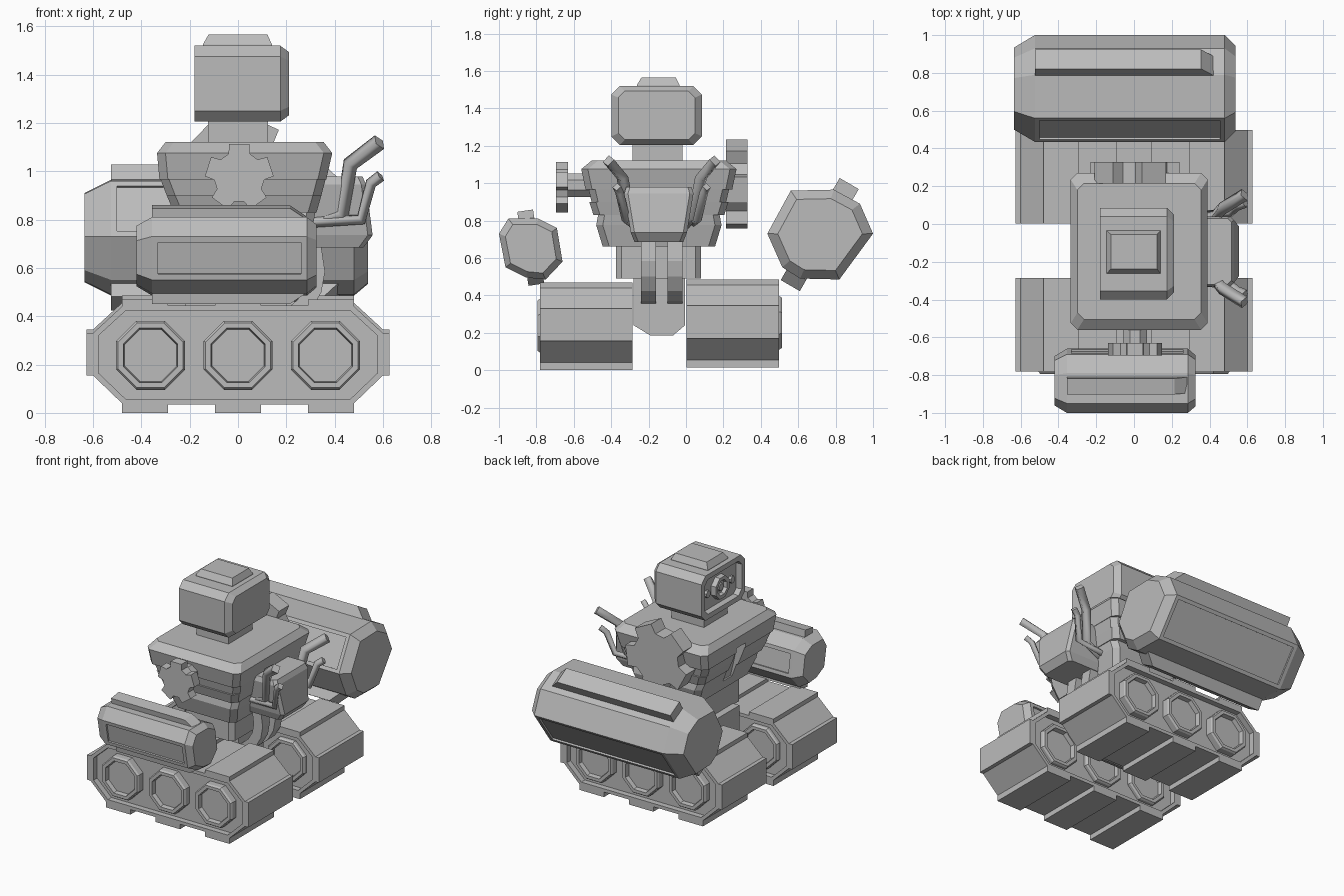
import bpy, bmesh, math
from mathutils import Vector

if "Cube" in bpy.data.objects:
    bpy.data.objects.remove(bpy.data.objects["Cube"])

GREY = (0.5, 0.5, 0.5, 1)
mat = bpy.data.materials.new("plain_grey")
mat.use_nodes = True
mat.diffuse_color = GREY
mat.node_tree.nodes["Principled BSDF"].inputs["Base Color"].default_value = GREY
MID = -0.145  # centre line of the robot in y


def finish(name, bm):
    bmesh.ops.recalc_face_normals(bm, faces=bm.faces)
    me = bpy.data.meshes.new(name)
    bm.to_mesh(me)
    bm.free()
    me.materials.append(mat)
    ob = bpy.data.objects.new(name, me)
    bpy.context.collection.objects.link(ob)
    return ob


def loft(name, rings, insets=(), inset=0.03, depth=0.015):
    """Skin a stack of rings, cap both ends, optionally sink panels in faces."""
    bm = bmesh.new()
    vs = [[bm.verts.new(p) for p in r] for r in rings]
    n = len(rings[0])
    faces = {}
    for k in range(len(vs) - 1):
        for i in range(n):
            j = (i + 1) % n
            faces[k, i] = bm.faces.new((vs[k][i], vs[k][j], vs[k + 1][j], vs[k + 1][i]))
    faces["start"] = bm.faces.new(vs[0][::-1])
    faces["end"] = bm.faces.new(vs[-1])
    bmesh.ops.recalc_face_normals(bm, faces=bm.faces)
    if insets:
        bmesh.ops.inset_individual(bm, faces=[faces[k] for k in insets],
                                   thickness=inset, depth=0)
        for k in insets:
            f = faces[k]
            f.normal_update()
            move = f.normal * -depth
            r = bmesh.ops.extrude_discrete_faces(bm, faces=[f])
            bmesh.ops.translate(bm, verts=r["faces"][0].verts, vec=move)
    return finish(name, bm)


def along(axis, pts, t):
    """Place a 2D outline at distance t on an axis."""
    if axis == "x":
        return [(t, a, b) for a, b in pts]
    if axis == "y":
        return [(a, t, b) for a, b in pts]
    return [(a, b, t) for a, b in pts]


def prism(name, axis, pts, t0, t1, **kw):
    return loft(name, [along(axis, pts, t0), along(axis, pts, t1)], **kw)


def crect(a0, a1, b0, b1, c=0.0):
    """Rectangle, with cut corners when c is given."""
    if not c:
        return [(a0, b0), (a1, b0), (a1, b1), (a0, b1)]
    return [(a0 + c, b0), (a1 - c, b0), (a1, b0 + c), (a1, b1 - c),
            (a1 - c, b1), (a0 + c, b1), (a0, b1 - c), (a0, b0 + c)]


def ngon(ca, cb, r, n=8):
    return [(ca + r * math.cos((i + 0.5) * math.tau / n),
             cb + r * math.sin((i + 0.5) * math.tau / n)) for i in range(n)]


# Crawler tracks: belt body with sunk sides, tread pads and ring wheels
def track(side, yc, dz, outer):
    hw = 0.2475
    half = [(0.475, 0.035), (0.6, 0.155), (0.6, 0.33), (0.475, 0.445)]
    body = [(x, z + dz) for x, z in half] + [(-x, z + dz) for x, z in half[::-1]]
    prism(side + "_track", "y", body, yc - hw, yc + hw,
          insets=("start", "end"), inset=0.025, depth=0.04)
    for i in (-1, 0, 1):
        x = i * 0.385
        for row, z0, z1 in (("lower", 0, 0.05), ("upper", 0.43, 0.47)):
            prism(f"{side}_{row}_tread_pad", "y",
                  crect(x - 0.095, x + 0.095, z0 + dz, z1 + dz), yc - hw, yc + hw)
        for s in (-1, 1):
            lip = hw + (0.015 if s == outer else -0.008)
            rings = [along("y", ngon(i * 0.362, 0.238 + dz, r), yc + s * d)
                     for r, d in ((0.154, hw - 0.06), (0.154, lip - 0.012), (0.145, lip),
                                  (0.122, lip), (0.116, lip - 0.03))]
            loft(side + "_track_wheel", rings)
    for s in (-1, 1):
        prism(side + "_end_pad", "y",
              crect(*sorted((s * 0.59, s * 0.627)), 0.155 + dz, 0.33 + dz), yc - hw, yc + hw)


track("front", -0.5325, 0, -1)
track("rear", 0.25, 0.015, 1)

# Hip between the tracks, and the waist above it
hip = [(-0.28, 0.5), (-0.28, 0.24), (-0.19, 0.185), (-0.07, 0.185), (-0.005, 0.24), (-0.005, 0.5)]
prism("hip", "x", hip, -0.22, 0.2)
prism("waist", "z", crect(-0.17, 0.22, -0.375, 0.08, 0.03), 0.49, 0.68)

# Torso: tapered shell with stepped sides
sections = [(0.66, -0.19, 0.28, 0.30), (0.775, -0.235, 0.31, 0.335), (0.83, -0.255, 0.32, 0.325),
            (0.83, -0.265, 0.325, 0.35), (0.90, -0.295, 0.345, 0.372), (0.90, -0.295, 0.345, 0.36),
            (0.965, -0.32, 0.362, 0.375), (0.965, -0.325, 0.365, 0.392),
            (1.075, -0.335, 0.39, 0.415), (1.12, -0.30, 0.355, 0.36)]
torso = loft("torso", [along("z", crect(x0, x1, MID - h, MID + h, 0.035), z)
                       for z, x0, x1, h in sections])

# Chest slot cut in the face side
cutter = prism("slot_cutter", "y", [(-0.36, 0.74), (-0.21, 0.74), (-0.27, 1.0), (-0.42, 1.0)],
               MID - 0.05, MID + 0.05)
cutter.hide_render = True
cutter.hide_viewport = True
cut = torso.modifiers.new("slot", "BOOLEAN")
cut.operation = "DIFFERENCE"
cut.object = cutter

# Neck and head
prism("neck", "z", crect(-0.125, 0.125, -0.285, -0.02), 1.1, 1.23)
HY, HZ = -0.157, 1.362


def head_ring(x, hy, hz, c):
    return along("x", crect(HY - hy, HY + hy, HZ - hz, HZ + hz, c), x)


loft("head", [head_ring(-0.14, 0.2, 0.118, 0.03), head_ring(-0.18, 0.205, 0.122, 0.035),
              head_ring(-0.18, 0.242, 0.157, 0.045), head_ring(0.175, 0.242, 0.157, 0.045),
              head_ring(0.212, 0.205, 0.13, 0.035)])
loft("head_cap", [along("z", crect(-0.145, 0.14, -0.262, -0.035), 1.51),
                  along("z", crect(-0.145, 0.14, -0.262, -0.035), 1.525),
                  along("z", crect(-0.122, 0.122, -0.238, -0.055), 1.565)])

# Face: ring eye and two small studs
loft("eye_ring", [along("x", ngon(HY, HZ, r), x) for r, x in
                  ((0.085, -0.13), (0.08, -0.175), (0.055, -0.175), (0.05, -0.15))])
loft("eye_lens", [along("x", ngon(HY, HZ, r), x) for r, x in ((0.032, -0.14), (0.025, -0.165))])
for s in (-1, 1):
    prism("face_stud", "x", ngon(HY + s * 0.135, HZ, 0.025), -0.16, -0.13)


# Five-toothed gears on axles
def gear(name, cz, r, y0, y1, turn):
    pts = []
    for k in range(5):
        a = math.radians(turn + 72 * k)
        for rr, da in ((0.72, -25), (0.98, -17), (0.98, 17), (0.72, 25)):
            b = a + math.radians(da)
            pts.append((0.005 + r * rr * math.cos(b), cz + r * rr * math.sin(b)))
    prism(name, "y", pts, y0, y1)


gear("front_gear", 0.977, 0.145, -0.695, -0.63, 90)
prism("front_axle", "y", ngon(0.005, 0.99, 0.068), -0.64, -0.47)
gear("rear_gear", 0.995, 0.245, 0.215, 0.328, 136)
prism("rear_axle", "y", ngon(0.005, 0.995, 0.1), 0.1, 0.23)


# Barrels: faceted drums with sunk panels and two long ribs
def barrel(name, outline, ends, centre, panels, angle, rib, rib_x):
    cy, cz = centre

    def ring(x, s):
        return along("x", [(cy + (y - cy) * s, cz + (z - cz) * s) for y, z in outline], x)

    x0, x1, x2, x3 = ends
    loft(name, [ring(x0, 0.77), ring(x1, 1), ring(x2, 1), ring(x3, 0.8)],
         insets=[(1, i) for i in panels], inset=0.035, depth=0.012)
    r, w = rib
    a = math.radians(angle)
    out, tan = Vector((0, math.cos(a), math.sin(a))), Vector((0, -math.sin(a), math.cos(a)))
    mid = Vector((0, cy, cz))
    for s in (-1, 1):
        rings = []
        for t in (-w / 2, w / 2):
            prof = [(rib_x[0], 0.6), (rib_x[0], 1), (rib_x[1], 1), (rib_x[1] + 0.065, 0.78),
                    (rib_x[1] + 0.065, 0.6)]
            rings.append([mid + out * (s * r * q) + tan * t + Vector((x, 0, 0)) for x, q in prof])
        loft(name + "_rib", rings)


barrel("front_barrel",
       [(-1, 0.73), (-0.95, 0.81), (-0.79, 0.81), (-0.69, 0.76),
        (-0.66, 0.58), (-0.75, 0.485), (-0.855, 0.495), (-0.965, 0.55)],
       (-0.42, -0.355, 0.285, 0.325), (-0.83, 0.655), (7, 3), 98.6, (0.2, 0.085), (-0.355, 0.215))
barrel("rear_barrel",
       [(0.435, 0.73), (0.56, 0.96), (0.79, 0.965), (0.93, 0.89),
        (1, 0.73), (0.82, 0.485), (0.61, 0.49), (0.515, 0.55)],
       (-0.635, -0.525, 0.48, 0.537), (0.715, 0.725), (0, 4), 60, (0.315, 0.118), (-0.525, 0.355))

# Backpack hung behind the torso
loft("backpack", [along("z", crect(x0, x1, MID - h, MID + h, c), z) for z, x0, x1, h, c in
                  ((0.685, 0.24, 0.52, 0.13, 0.02), (0.735, 0.24, 0.557, 0.15, 0.02),
                   (0.945, 0.28, 0.53, 0.185, 0.02), (0.978, 0.28, 0.515, 0.175, 0.02))])

# Curved struts from backpack to hip
for s in (-1, 1):
    rings = []
    for deg in (25, 0, -20, -40, -60, -85):
        a = math.radians(deg)
        rings.append([(0.11 + r * math.cos(a), MID + 0.015 + s * 0.07 + w,
                       0.585 + r * math.sin(a) + max(deg, 0) * 0.002)
                      for r, w in ((0.18, -0.04), (0.25, -0.04), (0.25, 0.04), (0.18, 0.04))])
    loft("curved_strut", rings)


# Bent exhaust pipes, mirrored across the centre line
def pipe(name, pts, radius):
    cu = bpy.data.curves.new(name, "CURVE")
    cu.dimensions = "3D"
    cu.bevel_depth = radius
    cu.bevel_resolution = 0
    cu.use_fill_caps = True
    sp = cu.splines.new("POLY")
    sp.points.add(len(pts) - 1)
    for p, co in zip(sp.points, pts):
        p.co = (*co, 1)
    cu.materials.append(mat)
    bpy.context.collection.objects.link(bpy.data.objects.new(name, cu))


for s in (-1, 1):
    for name, path, r in (
            ("tall_pipe", [(0.3, 0.14, 0.79), (0.43, 0.17, 0.82), (0.465, 0.21, 1.03), (0.585, 0.285, 1.12)], 0.034),
            ("short_pipe", [(0.3, 0.17, 0.79), (0.51, 0.19, 0.8), (0.55, 0.225, 0.95), (0.59, 0.24, 0.98)], 0.024)):
        pipe(name, [(x, MID + 0.015 + s * y, z) for x, y, z in path], r)
